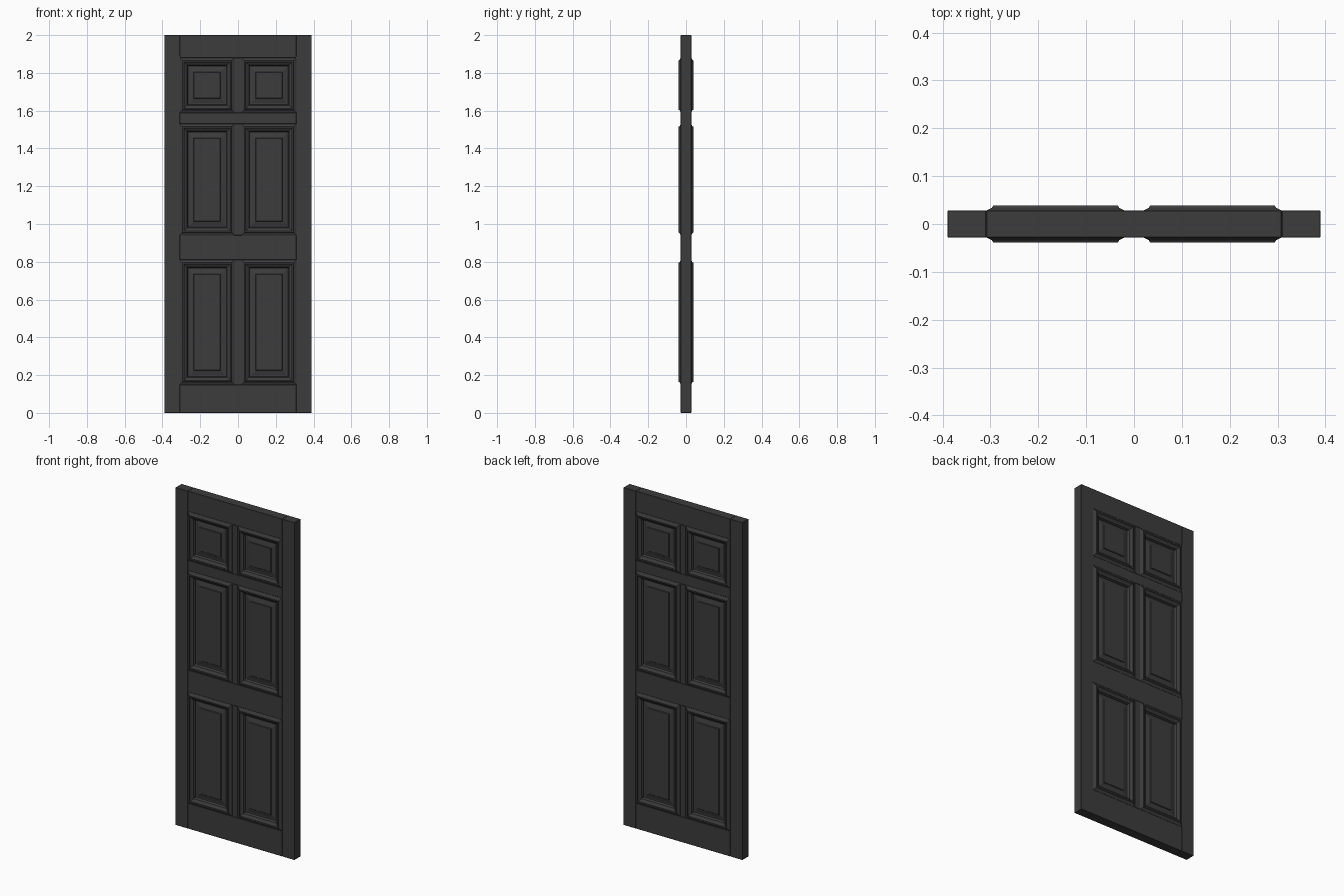
import bpy, bmesh

if "Cube" in bpy.data.objects:
    bpy.data.objects.remove(bpy.data.objects["Cube"])

HALF_W, STILE_X, MULL_X, T = 0.39, 0.309, 0.019, 0.028
# z spans of the three panel rows
ROWS = [(0.15, 0.81), (0.94, 1.53), (1.59, 1.88)]
ROW_NAMES = ["lower", "middle", "upper"]

paint = bpy.data.materials.new("dark_paint")
paint.diffuse_color = (0.045, 0.045, 0.045, 1)
paint.use_nodes = True
paint.node_tree.nodes["Principled BSDF"].inputs["Base Color"].default_value = paint.diffuse_color


def finish(name, bm):
    bmesh.ops.recalc_face_normals(bm, faces=bm.faces[:])
    mesh = bpy.data.meshes.new(name)
    bm.to_mesh(mesh)
    bm.free()
    mesh.materials.append(paint)
    ob = bpy.data.objects.new(name, mesh)
    bpy.context.collection.objects.link(ob)
    return ob


def board(name, x0, x1, z0, z1):
    """Flat frame member with a fine eased edge that shows the joints."""
    bm = bmesh.new()
    bmesh.ops.create_cube(bm, size=1)
    for v in bm.verts:
        v.co.x = x1 if v.co.x > 0 else x0
        v.co.y = T if v.co.y > 0 else -T
        v.co.z = z1 if v.co.z > 0 else z0
    ob = finish(name, bm)
    bev = ob.modifiers.new("eased_edge", 'BEVEL')
    bev.width = 0.0012
    bev.segments = 1


# Moulding section: (inset from opening, distance from door centre plane)
PROFILE = [(0, 0.028), (0.012, 0.034), (0.015, 0.039), (0.022, 0.039),
           (0.030, 0.033), (0.038, 0.029), (0.043, 0.016), (0.050, 0.016),
           (0.074, 0.022), (0.077, 0.026)]


def raised_panel(name, x0, x1, z0, z1):
    """Moulding and raised field swept around the opening on both faces."""
    section = [(i, -d) for i, d in reversed(PROFILE)] + PROFILE
    bm = bmesh.new()
    rings = []
    for i, y in section:
        corners = [(x0 + i, z0 + i), (x1 - i, z0 + i), (x1 - i, z1 - i), (x0 + i, z1 - i)]
        rings.append([bm.verts.new((x, y, z)) for x, z in corners])
    for a, b in zip(rings, rings[1:]):
        for k in range(4):
            n = (k + 1) % 4
            bm.faces.new((a[k], a[n], b[n], b[k]))
    bm.faces.new(rings[0])
    bm.faces.new(rings[-1])
    finish(name, bm)


# Stiles
board("left_stile", -HALF_W, -STILE_X, 0, 2)
board("right_stile", STILE_X, HALF_W, 0, 2)

# Rails fill the gaps between panel rows
edges = [0] + [z for row in ROWS for z in row] + [2]
for name, z0, z1 in zip(["bottom_rail", "lock_rail", "frieze_rail", "top_rail"],
                        edges[0::2], edges[1::2]):
    board(name, -STILE_X, STILE_X, z0, z1)

# Centre mullions and the six raised panels
for row, (z0, z1) in zip(ROW_NAMES, ROWS):
    board(row + "_mullion", -MULL_X, MULL_X, z0, z1)
    raised_panel(row + "_left_panel", -STILE_X, -MULL_X, z0, z1)
    raised_panel(row + "_right_panel", MULL_X, STILE_X, z0, z1)
